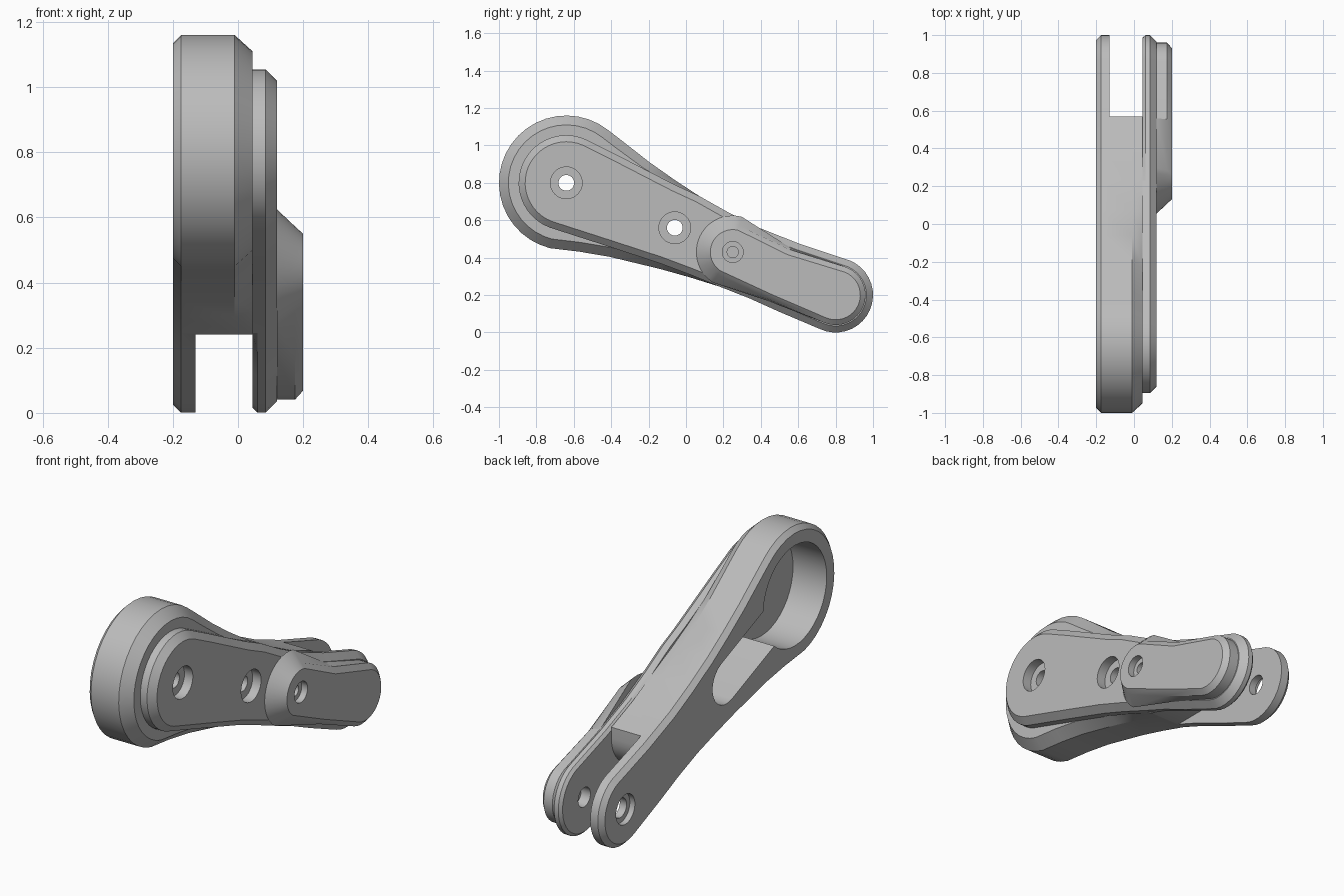
import bpy, bmesh
from math import cos, sin, radians, hypot

if "Cube" in bpy.data.objects:
    bpy.data.objects.remove(bpy.data.objects["Cube"])

grey = bpy.data.materials.new("plain grey")
grey.use_nodes = True
grey.diffuse_color = (0.5, 0.5, 0.5, 1)
grey.node_tree.nodes["Principled BSDF"].inputs["Base Color"].default_value = (0.5, 0.5, 0.5, 1)

HUB = (-0.64, 0.80)      # centres in the (y, z) plane
MID = (-0.06, 0.56)
PIN = (0.25, 0.43)
TIP = (0.80, 0.20)


def arc(c, r, a, b, n):
    return [(c[0] + r * cos(radians(a + (b - a) * i / n)),
             c[1] + r * sin(radians(a + (b - a) * i / n))) for i in range(n + 1)]


def circle(c, r, n=32):
    return arc(c, r, 0, 360, n)[:-1]


def inset(pts, amount):
    """Move a counter-clockwise outline inwards; amount may depend on y."""
    out = []
    for i, p in enumerate(pts):
        a, b = pts[i - 1], pts[(i + 1) % len(pts)]
        ty, tz = b[0] - a[0], b[1] - a[1]
        length = hypot(ty, tz)
        d = amount(p[0]) if callable(amount) else amount
        out.append((p[0] - tz / length * d, p[1] + ty / length * d))
    return out


def loft(name, rings):
    """Solid through outlines stacked along x: [(x, points), ...]."""
    bm = bmesh.new()
    loops = [[bm.verts.new((x, y, z)) for y, z in pts] for x, pts in rings]
    n = len(loops[0])
    for lo, hi in zip(loops, loops[1:]):
        for i in range(n):
            j = (i + 1) % n
            bm.faces.new((lo[i], lo[j], hi[j], hi[i]))
    bm.faces.new(loops[0][::-1])
    bm.faces.new(loops[-1])
    bmesh.ops.remove_doubles(bm, verts=bm.verts, dist=1e-5)
    bmesh.ops.recalc_face_normals(bm, faces=bm.faces)
    mesh = bpy.data.meshes.new(name)
    bm.to_mesh(mesh)
    bm.free()
    mesh.materials.append(grey)
    ob = bpy.data.objects.new(name, mesh)
    bpy.context.collection.objects.link(ob)
    return ob


def cut(ob, pts, x0, x1):
    """Subtract a prism running along x."""
    cutter = loft("cutter", [(x0, pts), (x1, pts)])
    cutter.hide_render = True
    mod = ob.modifiers.new("cut", "BOOLEAN")
    mod.operation, mod.solver, mod.object = "DIFFERENCE", "EXACT", cutter
    bpy.context.view_layer.objects.active = ob
    bpy.ops.object.modifier_apply(modifier=mod.name)
    bpy.data.objects.remove(cutter)


# Shared tapered end and waist
tip_end = arc(TIP, 0.2, -115, 68, 18)
upper_waist = [(0.605, 0.475), (0.39, 0.56), (0.23, 0.64), (0.07, 0.73)]
lower_waist = [(0.18, 0.245), (0.34, 0.182), (0.5, 0.11)]

# Main arm, with a chamfer that fades out along the waist
body = (arc(HUB, 0.36, 52, 256, 22)
        + [(-0.57, 0.432), (-0.41, 0.405), (-0.14, 0.34), (0.02, 0.295)] + lower_waist
        + tip_end + upper_waist + [(-0.06, 0.815), (-0.195, 0.91), (-0.355, 1.035)])


def fade(y):
    return 0.05 * min(1, max(0, (0.2 - y) / 0.45))


def fade_x(y):
    return 0.045 - 1.1 * fade(y)


arm = loft("main_arm", [(-0.2, inset(body, 0.025)), (-0.175, body),
                        (-0.01, body), (0.045, inset(body, fade))])

# Fork slot around the rounded inner end of the arm
slot = (arc((0.38, 0.43), 0.19, 0, -90, 10)
        + [(0.15, 0.24), (0.15, -0.1), (1.1, -0.1), (1.1, 0.7), (0.57, 0.7)])
cut(arm, slot, -0.13, 0.1)

# Hollow in the back of the hub with a narrower channel beside it
cut(arm, circle(HUB, 0.27, 40), -0.3, 0.0)
channel = arc(MID, 0.12, -112, 68, 12) + arc((-0.5, 0.74), 0.12, 68, 248, 12)
cut(arm, channel, -0.3, 0.0)

# Raised cover plate
cover = (arc(HUB, 0.255, 65, 250, 22)
         + [(-0.4, 0.455), (-0.14, 0.37), (0.02, 0.31)] + lower_waist
         + tip_end + upper_waist + [(-0.06, 0.79), (-0.2, 0.862), (-0.38, 0.955)])
plate = loft("cover_plate", [(0.045, inset(cover, lambda y: 0.015 if y > 0.3 else 0)),
                             (0.06, cover), (0.085, cover), (0.12, inset(cover, 0.035))])

# Bolt holes with counterbores
for centre in (HUB, MID):
    cut(plate, circle(centre, 0.085), 0.07, 0.2)
    cut(plate, circle(centre, 0.042), 0.0, 0.2)
    cut(arm, circle(centre, 0.042), -0.1, 0.1)

# Pivot holes in both fork cheeks
cut(arm, circle(TIP, 0.08), -0.3, -0.17)
cut(arm, circle(TIP, 0.052), -0.3, -0.1)
cut(plate, circle(TIP, 0.052), 0.0, 0.1)


# Raised pad at the tip, sloping down towards the middle
def pad_outline(r_pin, r_tip, half):
    sides_low = [(0.5 - 0.38 * half, 0.31 - 0.92 * half)]
    sides_high = [(0.5 + 0.38 * half, 0.31 + 0.92 * half)]
    return (arc(PIN, r_pin, 76, 236, 18) + sides_low
            + arc(TIP, r_tip, -115, 68, 18) + sides_high)


pad = loft("tip_pad", [(0.12, pad_outline(0.195, 0.16, 0.155)),
                       (0.175, pad_outline(0.143, 0.16, 0.145)),
                       (0.2, pad_outline(0.12, 0.132, 0.115))])
cut(pad, circle(PIN, 0.056), 0.165, 0.3)
cut(pad, circle(PIN, 0.03), 0.14, 0.3)

# Smooth curved walls, keep machined edges sharp
for ob in (arm, plate, pad):
    bpy.ops.object.select_all(action="DESELECT")
    ob.select_set(True)
    bpy.context.view_layer.objects.active = ob
    bpy.ops.object.shade_smooth_by_angle(angle=radians(25))
